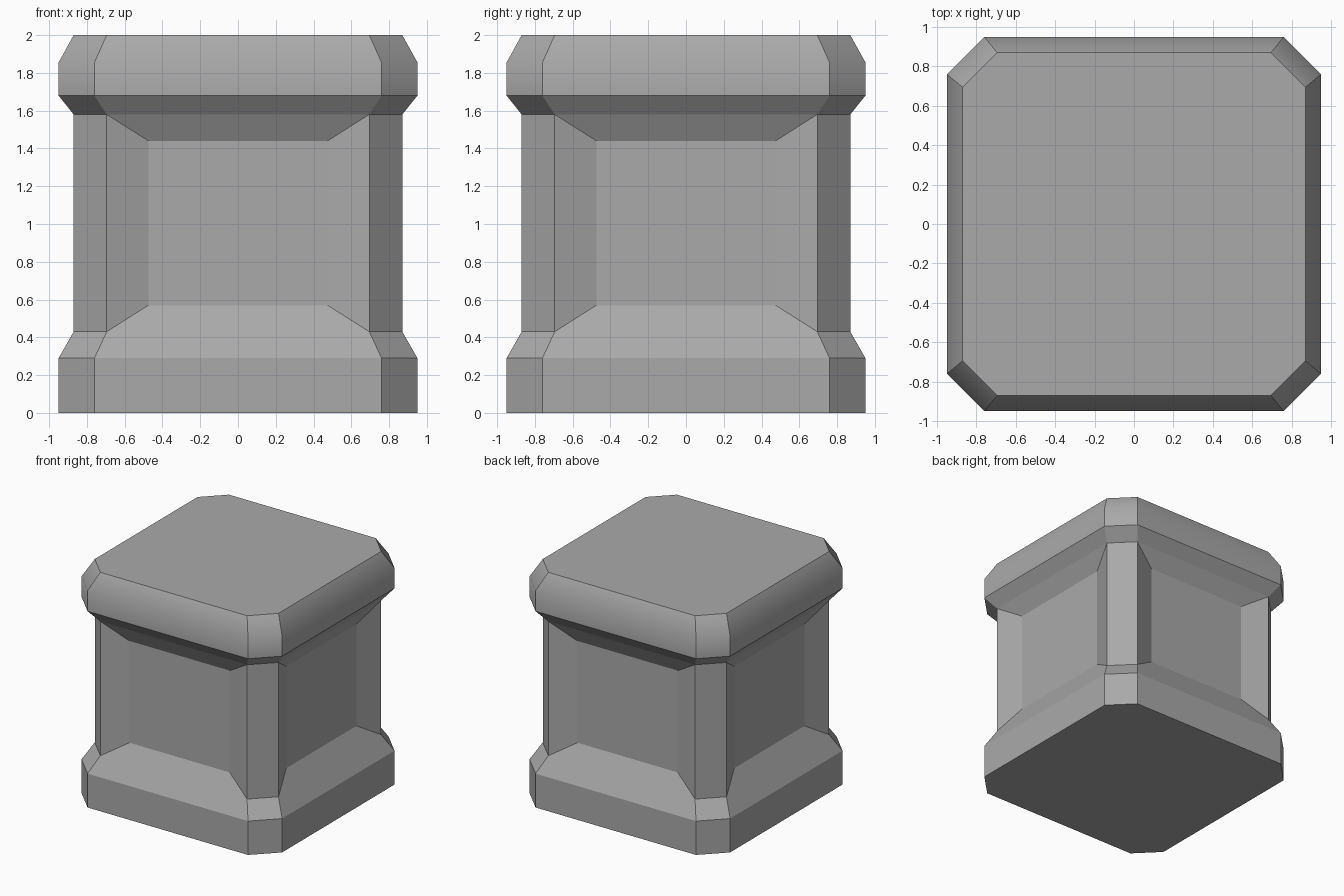
import bpy
import bmesh
import math
from mathutils import Vector

cube = bpy.data.objects.get("Cube")
if cube:
    bpy.data.objects.remove(cube, do_unlink=True)

stone = bpy.data.materials.new("grey_stone")
stone.use_nodes = True
GREY = (0.4, 0.4, 0.4, 1)
stone.diffuse_color = GREY
stone.node_tree.nodes["Principled BSDF"].inputs["Base Color"].default_value = GREY

# Profile levels: height, half width, half length of the straight side
WIDE, NARROW = (0.95, 0.76), (0.87, 0.695)
LEVELS = [(0, WIDE), (0.29, WIDE), (0.43, NARROW), (1.58, NARROW),
          (1.68, WIDE), (1.855, WIDE), (2, NARROW)]
SHAFT, ROUNDED = 2, 5
PANEL_HALF, PANEL_DEPTH, PANEL_MARGIN = 0.475, 0.08, 0.197


def octagon(bm, z, half, side):
    """Square ring with cut corners, counter-clockwise from the front."""
    ring = []
    for quarter in range(4):
        a = quarter * math.pi / 2
        c, s = round(math.cos(a)), round(math.sin(a))
        for x in (-side, side):
            ring.append(bm.verts.new((x * c + half * s, x * s - half * c, z)))
    return ring


bm = bmesh.new()

# Stacked body: plinth, shaft and cap in one closed shell
rings = [octagon(bm, z, *size) for z, size in LEVELS]
bm.faces.new(reversed(rings[0]))
bm.faces.new(rings[-1])
panels = []
for level, (low, high) in enumerate(zip(rings, rings[1:])):
    for i in range(8):
        j = (i + 1) % 8
        face = bm.faces.new((low[i], low[j], high[j], high[i]))
        face.smooth = level >= ROUNDED - 1
        if level == SHAFT and i % 2 == 0:
            panels.append(face)

# Sunken panels on the four shaft sides
bm.normal_update()
bmesh.ops.inset_individual(bm, faces=panels, thickness=PANEL_MARGIN, depth=-PANEL_DEPTH)
for face in panels:
    across = Vector((0, 0, 1)).cross(face.normal)
    for v in face.verts:
        t = v.co.dot(across)
        v.co += across * (math.copysign(PANEL_HALF, t) - t)

# Every edge is crisp except the shoulder of the cap
shoulder = set(rings[ROUNDED])
for edge in bm.edges:
    edge.smooth = all(v in shoulder for v in edge.verts)

mesh = bpy.data.meshes.new("pedestal_block")
bm.to_mesh(mesh)
bm.free()
mesh.materials.append(stone)
block = bpy.data.objects.new("pedestal_block", mesh)
bpy.context.collection.objects.link(block)
